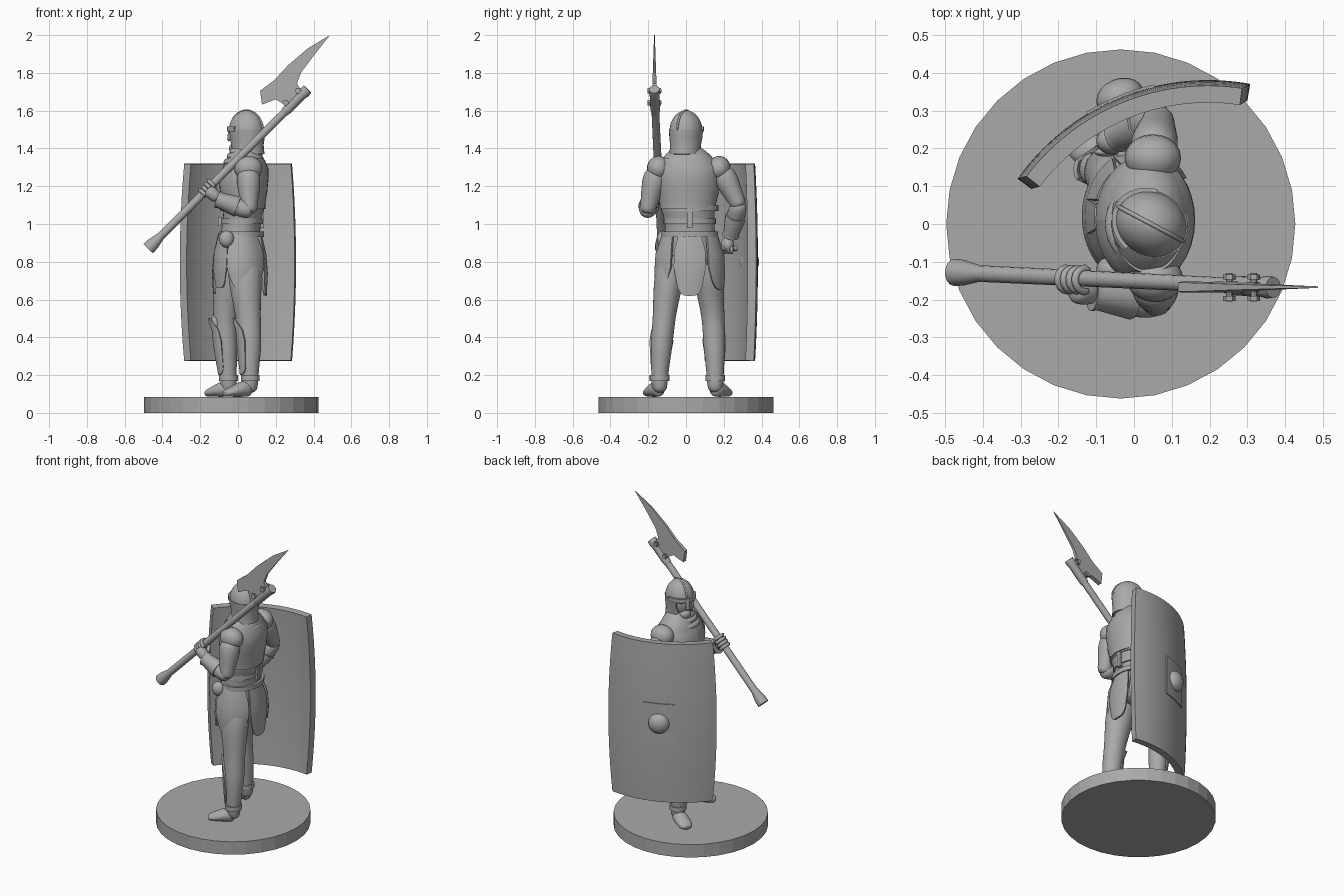
import bpy, bmesh
from math import radians, cos, sin, pi
from mathutils import Vector, Matrix

default_cube = bpy.data.objects.get("Cube")
if default_cube:
    bpy.data.objects.remove(default_cube)

grey = bpy.data.materials.new("stone_grey")
grey.use_nodes = True
tone = (0.4, 0.4, 0.4, 1)
grey.diffuse_color = tone
grey.node_tree.nodes["Principled BSDF"].inputs["Base Color"].default_value = tone


def finish(name, bm, smooth=True, subdiv=0, angle=None):
    """Turn a bmesh into a named, coloured object."""
    bmesh.ops.recalc_face_normals(bm, faces=bm.faces)
    mesh = bpy.data.meshes.new(name)
    bm.to_mesh(mesh)
    bm.free()
    mesh.materials.append(grey)
    obj = bpy.data.objects.new(name, mesh)
    bpy.context.collection.objects.link(obj)
    for poly in mesh.polygons:
        poly.use_smooth = smooth
    if angle:
        bpy.ops.object.select_all(action="DESELECT")
        obj.select_set(True)
        bpy.context.view_layer.objects.active = obj
        bpy.ops.object.shade_smooth_by_angle(angle=radians(angle))
    if subdiv:
        obj.modifiers.new("round", "SUBSURF").levels = subdiv
        obj.modifiers["round"].render_levels = subdiv
    return obj


def tube(name, pts, sides=12, subdiv=2, angle=None):
    """Loft elliptical rings along a path of (x, y, z, side radius, depth radius)."""
    bm = bmesh.new()
    path = [Vector(p[:3]) for p in pts]
    whole = (path[-1] - path[0]).normalized()
    ref = Vector((1, 0, 0)) if abs(whole.z) > 0.8 else Vector((0, 0, 1))
    rings = []
    for i, p in enumerate(pts):
        t = (path[min(i + 1, len(path) - 1)] - path[max(i - 1, 0)]).normalized()
        side = t.cross(ref).normalized()
        up = side.cross(t)
        rings.append([bm.verts.new(path[i] + side * p[3] * cos(k * 2 * pi / sides)
                                   + up * p[-1] * sin(k * 2 * pi / sides)) for k in range(sides)])
    for low, high in zip(rings, rings[1:]):
        for k in range(sides):
            j = (k + 1) % sides
            bm.faces.new((low[k], low[j], high[j], high[k]))
    bm.faces.new(rings[0])
    bm.faces.new(rings[-1])
    return finish(name, bm, True, subdiv, angle)


def panel(name, mid, rows, thick, lift=0, steps=14):
    """Curved plate from rows of (z, centre x, centre y, radius x, radius y, half angle)."""
    bm = bmesh.new()
    grid = []
    for r, (z, cx, cy, rx, ry, half) in enumerate(rows):
        line = []
        for i in range(steps + 1):
            s = 2 * i / steps - 1
            a = radians(mid + half * s)
            raise_edge = lift * s ** 4 * (1 - r / (len(rows) - 1))
            line.append(bm.verts.new((cx + rx * cos(a), cy + ry * sin(a), z + raise_edge)))
        grid.append(line)
    for low, high in zip(grid, grid[1:]):
        for i in range(steps):
            bm.faces.new((low[i], low[i + 1], high[i + 1], high[i]))
    for f in bm.faces:
        f.normal_update()
    mesh_obj = finish(name, bm, True)
    # Make sure the outside of the plate faces away from its centre
    face = mesh_obj.data.polygons[len(mesh_obj.data.polygons) // 2]
    if face.normal.dot(face.center - Vector((rows[0][1], rows[0][2], face.center.z))) < 0:
        mesh_obj.data.flip_normals()
    solid = mesh_obj.modifiers.new("thickness", "SOLIDIFY")
    solid.thickness, solid.offset = thick, -1
    split = mesh_obj.modifiers.new("crisp_rim", "EDGE_SPLIT")
    split.split_angle = radians(40)
    return mesh_obj


def ball(name, centre, size, turn=0):
    bm = bmesh.new()
    bmesh.ops.create_uvsphere(bm, u_segments=20, v_segments=12, radius=1)
    bm.transform(Matrix.Translation(centre) @ Matrix.Rotation(radians(turn), 4, "Z")
                 @ Matrix.Diagonal((*size, 1)))
    return finish(name, bm)


def box(name, centre, size, turn=0):
    bm = bmesh.new()
    bmesh.ops.create_cube(bm, size=1)
    bm.transform(Matrix.Translation(centre) @ Matrix.Rotation(radians(turn), 4, "Z")
                 @ Matrix.Diagonal((*size, 1)))
    return finish(name, bm, False)


# Round base
bm = bmesh.new()
bmesh.ops.create_cone(bm, cap_ends=True, segments=32, radius1=0.462, radius2=0.462, depth=0.085)
bm.transform(Matrix.Translation((-0.035, 0, 0.0425)))
finish("base", bm, False)

# Torso, breastplate and belts
tube("torso", [(0.01, 0.02, 0.76, 0.11, 0.09), (0.01, 0.02, 0.84, 0.15, 0.115), (0.01, 0.02, 0.93, 0.14, 0.11),
               (0.02, 0.02, 1.01, 0.13, 0.1), (0.03, 0.01, 1.1, 0.15, 0.11), (0.03, 0.01, 1.21, 0.17, 0.13),
               (0.04, 0.01, 1.3, 0.175, 0.12), (0.04, 0, 1.37, 0.12, 0.09), (0.04, 0, 1.42, 0.06, 0.06)], 16)
panel("breastplate", 0, [(1.08, 0.03, 0.01, 0.115, 0.148, 180), (1.11, 0.03, 0.01, 0.115, 0.15, 180),
                         (1.17, 0.03, 0.01, 0.125, 0.165, 180), (1.24, 0.03, 0.01, 0.132, 0.172, 180),
                         (1.3, 0.04, 0.01, 0.12, 0.168, 180), (1.35, 0.04, 0, 0.095, 0.13, 180)], 0.015, steps=32)
for name, z, rx, ry in (("waist_belt", 1.0, 0.11, 0.138), ("rib_belt", 1.07, 0.116, 0.152),
                        ("hip_belt", 0.93, 0.118, 0.15)):
    panel(name, 0, [(z, 0.02, 0.02, rx, ry, 180), (z + 0.03, 0.02, 0.02, rx, ry, 180)], 0.015, steps=32)
box("back_strap", (0.125, 0.02, 1.03), (0.025, 0.03, 0.1))
box("belt_buckle", (-0.095, 0.02, 1.015), (0.02, 0.05, 0.045))
ball("belt_pouch", (-0.06, -0.12, 0.92), (0.04, 0.035, 0.045))

# Hanging skirt panels
for name, mid, half, low in (("right_hip_panel", 285, 42, 0.65), ("left_hip_panel", 75, 42, 0.65),
                             ("front_left_panel", 142, 23, 0.66), ("front_right_panel", 218, 23, 0.66),
                             ("front_flap", 180, 15, 0.63), ("back_flap", 0, 28, 0.62)):
    flare = 0.006 if "hip" in name else 0
    panel(name, mid, [(low, 0.01, 0.02, 0.142 + flare, 0.175 + flare, half * 0.8),
                      (0.74, 0.01, 0.02, 0.148 + flare, 0.182 + flare, half),
                      (0.84, 0.01, 0.02, 0.14 + flare, 0.176 + flare, half),
                      (0.95, 0.01, 0.02, 0.115, 0.145, half * 0.85)], 0.014, 0.05)

# Legs, greaves, knee guards and boots
for name, leg, heel, toe in (
    ("right", [(0.03, -0.06, 0.86, 0.09, 0.1), (0.04, -0.1, 0.66, 0.08, 0.09), (0.055, -0.115, 0.51, 0.06, 0.065),
               (0.065, -0.13, 0.36, 0.063, 0.066), (0.065, -0.14, 0.2, 0.044, 0.042), (0.06, -0.14, 0.1, 0.045, 0.05)],
     (0.075, -0.135), (-0.06, -0.195)),
    ("left", [(-0.01, 0.1, 0.86, 0.09, 0.1), (-0.05, 0.125, 0.66, 0.08, 0.085), (-0.075, 0.145, 0.51, 0.06, 0.062),
              (-0.06, 0.15, 0.36, 0.063, 0.062), (-0.05, 0.155, 0.2, 0.045, 0.042), (-0.05, 0.155, 0.1, 0.045, 0.05)],
     (-0.03, 0.145), (-0.155, 0.215))):
    tube(name + "_leg", leg)
    knee, calf, ankle = leg[2], leg[3], leg[4]
    panel(name + "_greave", 180, [(ankle[2], *ankle[:2], 0.055, 0.052, 60), (calf[2], *calf[:2], 0.072, 0.07, 65),
                                  (0.43, calf[0] - 0.002, calf[1], 0.075, 0.066, 55),
                                  (0.5, *knee[:2], 0.085, 0.066, 25)], 0.01, 0.03)
    ball(name + "_knee", (knee[0] - 0.035, knee[1], 0.48), (0.035, 0.045, 0.05))
    h, t = Vector((*heel, 0)), Vector((*toe, 0))
    spots = [(0, 0.125, 0.032, 0.04), (0.3, 0.13, 0.045, 0.047), (0.65, 0.117, 0.05, 0.034), (1, 0.105, 0.042, 0.021),
             (1.12, 0.101, 0.025, 0.016)]
    tube(name + "_boot", [(*h.lerp(t, f).xy, z, w, d) for f, z, w, d in spots])
    panel(name + "_boot_cuff", 0, [(z, *ankle[:2], 0.05, 0.052, 180) for z in (0.17, 0.2)], 0.01, steps=20)

# Head and helmet, turned a little to one side
head = [ball("head", (0.03, 0, 1.47), (0.075, 0.068, 0.1)),
        tube("helmet_dome", [(0.045, 0, 1.47, 0.086, 0.098), (0.045, 0, 1.49, 0.088, 0.1), (0.045, 0, 1.53, 0.084, 0.095),
                             (0.045, 0, 1.57, 0.064, 0.074), (0.045, 0, 1.595, 0.032, 0.04),
                             (0.045, 0, 1.602, 0.01, 0.01)], 16),
        panel("helmet_neck_guard", 0, [(1.37, 0.055, 0, 0.088, 0.082, 132), (1.42, 0.05, 0, 0.088, 0.08, 146),
                                       (1.45, 0.047, 0, 0.096, 0.084, 136), (1.5, 0.045, 0, 0.1, 0.088, 136)], 0.012, steps=24),
        tube("helmet_crest", [(0.045 - 0.1 * cos(a), 0, 1.495 + 0.108 * sin(a), 0.007)
                              for a in (radians(20 * k) for k in range(10))], 6, 1),
        tube("nose_guard", [(-0.055, 0, 1.51, 0.014, 0.01), (-0.057, 0, 1.47, 0.012, 0.009),
                            (-0.063, 0, 1.435, 0.016, 0.01)], 8, 1),
        panel("helmet_brow", 180, [(z, 0.045, 0, 0.107, 0.093, 75) for z in (1.49, 1.515)], 0.012),
        ball("chin", (-0.025, 0, 1.4), (0.03, 0.035, 0.03))]
turn = Matrix.Translation((0.045, 0, 0)) @ Matrix.Rotation(radians(-28), 4, "Z") @ Matrix.Translation((-0.045, 0, 0))
for obj in head:
    obj.data.transform(turn)

# Folded scarf around the neck
for i, (z, r) in enumerate(((1.33, 0.118), (1.36, 0.1), (1.385, 0.085))):
    tube("scarf_fold_%d" % (i + 1), [(0.035, 0, z - 0.025, r, r * 0.95), (0.035, 0, z, r * 1.05, r),
                                     (0.035, 0, z + 0.025, r * 0.85, r * 0.85)], 16)

# Arms with sleeves and bracers
shaft_grip = Vector((-0.155, -0.148, 1.185))
for name, shoulder, elbow, wrist in (("right", (0.055, -0.155, 1.29), (0.06, -0.205, 1.07), (-0.11, -0.185, 1.13)),
                                     ("left", (0.05, 0.185, 1.29), (0.065, 0.28, 1.1), (-0.04, 0.235, 0.94))):
    s, e, w = Vector(shoulder), Vector(elbow), Vector(wrist)
    upper = [(0, 0.055), (0.25, 0.068), (0.55, 0.058), (0.85, 0.046), (1.08, 0.042)]
    tube(name + "_upper_arm", [(*s.lerp(e, f), r) for f, r in upper])
    ball(name + "_shoulder", s + Vector((0, 0.01 if s.y < 0 else -0.01, 0.005)), (0.075, 0.062, 0.065))
    tube(name + "_forearm", [(*e.lerp(w, f), r) for f, r in ((-0.12, 0.035), (0.1, 0.05), (0.4, 0.05), (1.1, 0.03))])
    tube(name + "_bracer", [(*e.lerp(w, f), r) for f, r in ((0.35, 0.054), (0.38, 0.056), (0.9, 0.042), (1, 0.046))],
         16, 0, 40)

# Hand on the pole, fingers curled round the shaft
tube("right_palm", [(-0.1, -0.185, 1.13, 0.028), (-0.13, -0.18, 1.155, 0.036), (-0.165, -0.178, 1.185, 0.034)])
along, over = Vector((0.69, -0.03, 0.72)), Vector((-0.72, 0, 0.69))
for i in range(4):
    c = shaft_grip + along * (i * 0.022 - 0.035)
    arc = [radians(a) for a in (-160, -110, -50, 0, 50, 100)]
    tube("right_finger_%d" % (i + 1), [(*(c + Vector((0, -0.034 * cos(a + pi / 2 + 0.6), 0))
                                         + over * 0.036 * sin(a + pi / 2 + 0.6)), 0.012) for a in arc], 8, 1)
tube("right_thumb", [(-0.11, -0.17, 1.15, 0.014), (-0.12, -0.13, 1.18, 0.013), (-0.135, -0.108, 1.21, 0.01)], 8, 1)

# Hand behind the shield, with its grip
ball("left_fist", (-0.06, 0.22, 0.89), (0.04, 0.035, 0.042))
for i in range(4):
    ball("left_finger_%d" % (i + 1), (-0.075 + i * 0.008, 0.19 + i * 0.017, 0.865), (0.03, 0.012, 0.025))
tube("shield_grip", [(-0.03, 0.18, 0.87, 0.014), (-0.09, 0.29, 0.87, 0.014)], 12, 0, 40)
box("shield_grip_plate", (-0.085, 0.283, 0.875), (0.06, 0.022, 0.15), 22)

# Curved shield, wider and fuller at mid height
rows = []
for k in range(13):
    s = k / 6 - 1
    radius = 0.617 - 0.015 * s * s
    rows.append((0.797 + 0.522 * s, 0.196, -0.236, radius, radius, 32.6 - 1.8 * s * s))
panel("shield", 112.2, rows, 0.045, steps=28)
panel("shield_boss_plate", 112.2, [(z, 0.196, -0.236, 0.622, 0.622, 9) for z in (0.67, 0.8, 0.93)], 0.012)
ball("shield_boss", (-0.037, 0.335, 0.8), (0.065, 0.05, 0.065), 22)

# Pole weapon: shaft, socket, blade and bolts
low, high = Vector((-0.475, -0.128, 0.87)), Vector((0.352, -0.167, 1.697))
tube("shaft", [(*low.lerp(high, f), r) for f, r in ((0, 0.036), (0.03, 0.034), (0.08, 0.022), (1, 0.02))], 14, 0, 40)
tube("blade_socket", [(*low.lerp(high, f), r) for f, r in ((0.87, 0.022), (0.89, 0.026), (0.98, 0.026), (1, 0.03),
                                                          (1.02, 0.028))], 14, 0, 40)
outline = [(0.487, 2.0), (0.37, 1.93), (0.265, 1.84), (0.19, 1.76), (0.117, 1.705), (0.127, 1.632), (0.2, 1.66),
           (0.265, 1.62), (0.345, 1.695), (0.312, 1.743), (0.333, 1.8), (0.4, 1.89)]
bm = bmesh.new()
sheets = [[bm.verts.new((x, -0.167 + side * (0.002 + 0.035 * (2 - z)), z)) for x, z in outline] for side in (-1, 1)]
for sheet in sheets:
    bm.faces.new(sheet)
for k in range(len(outline)):
    j = (k + 1) % len(outline)
    bm.faces.new((sheets[0][k], sheets[0][j], sheets[1][j], sheets[1][k]))
finish("axe_blade", bm, False)
for i, (x, z) in enumerate(((0.252, 1.643), (0.317, 1.705))):
    tube("bolt_%d" % (i + 1), [(x, -0.205, z, 0.009), (x, -0.13, z, 0.009)], 8, 0, 40)
    for side, y in (("head", -0.197), ("nut", -0.14)):
        tube("bolt_%s_%d" % (side, i + 1), [(x, y - 0.007, z, 0.017), (x, y + 0.007, z, 0.017)], 6, 0, 30)
